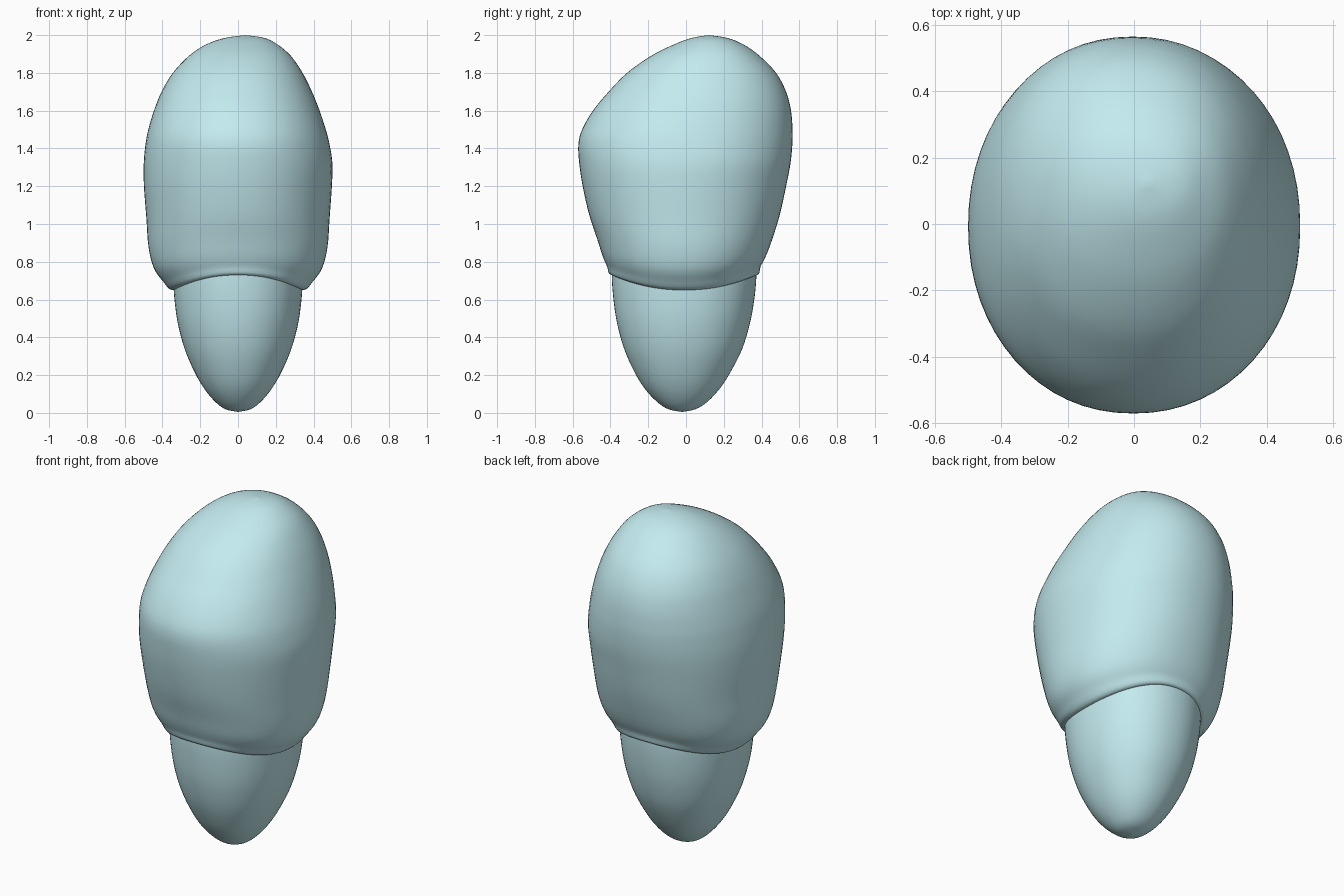
import bpy, bmesh, math

SEG = 64   # sides per ring
SUB = 4    # spline steps between profile rows

# Profile rows: z at the sides, z at front/back, x left, x right, y front, y back
CROWN = [
    (0.70, 0.76, -0.25, 0.25, -0.29, 0.27),
    (0.65, 0.73, -0.345, 0.345, -0.395, 0.375),
    (0.70, 0.775, -0.40, 0.40, -0.418, 0.395),
    (0.77, 0.835, -0.447, 0.447, -0.443, 0.425),
    (0.88, 0.92, -0.474, 0.474, -0.47, 0.457),
    (1.03, 1.05, -0.485, 0.485, -0.513, 0.497),
    (1.20, 1.20, -0.498, 0.497, -0.547, 0.53),
    (1.32, 1.32, -0.499, 0.50, -0.565, 0.553),
    (1.42, 1.42, -0.49, 0.485, -0.57, 0.563),
    (1.50, 1.50, -0.475, 0.465, -0.55, 0.564),
    (1.60, 1.60, -0.445, 0.432, -0.493, 0.556),
    (1.70, 1.70, -0.405, 0.392, -0.41, 0.53),
    (1.80, 1.80, -0.345, 0.342, -0.312, 0.477),
    (1.89, 1.89, -0.26, 0.28, -0.185, 0.39),
    (1.95, 1.95, -0.17, 0.21, -0.065, 0.305),
    (1.985, 1.985, -0.07, 0.14, 0.03, 0.22),
    (2.00, 2.00, 0.04, 0.04, 0.12, 0.12),
]
ROOT = [
    (0.005, 0.005, 0, 0, -0.02, -0.02),
    (0.02, 0.02, -0.068, 0.068, -0.095, 0.052),
    (0.06, 0.06, -0.122, 0.122, -0.155, 0.115),
    (0.13, 0.13, -0.18, 0.18, -0.22, 0.18),
    (0.22, 0.22, -0.232, 0.232, -0.275, 0.238),
    (0.34, 0.34, -0.283, 0.283, -0.328, 0.298),
    (0.48, 0.48, -0.32, 0.32, -0.366, 0.34),
    (0.62, 0.62, -0.338, 0.338, -0.386, 0.364),
    (0.73, 0.75, -0.342, 0.342, -0.393, 0.373),
    (0.82, 0.84, -0.33, 0.33, -0.38, 0.36),
]


def smooth_rows(rows):
    """Catmull-Rom resampling of the profile rows."""
    out = []
    for i in range(len(rows) - 1):
        p0, p1, p2, p3 = (rows[max(0, min(len(rows) - 1, i + k))] for k in (-1, 0, 1, 2))
        for s in range(SUB):
            t = s / SUB
            out.append(tuple(
                0.5 * (2 * b + (c - a) * t + (2 * a - 5 * b + 4 * c - d) * t * t
                       + (3 * b - a - 3 * c + d) * t ** 3)
                for a, b, c, d in zip(p0, p1, p2, p3)))
    return out + [rows[-1]]


def loft(name, rows, mat, power=2.12):
    bm = bmesh.new()
    rings = []
    for zs, zf, x0, x1, y0, y1 in smooth_rows(rows):
        ring = []
        for k in range(SEG):
            a = 2 * math.pi * k / SEG
            c, s = math.cos(a), math.sin(a)
            u = math.copysign(abs(c) ** (2 / power), c)
            v = math.copysign(abs(s) ** (2 / power), s)
            ring.append(bm.verts.new(((x0 + x1) / 2 + (x1 - x0) / 2 * u,
                                      (y0 + y1) / 2 + (y1 - y0) / 2 * v,
                                      zs + (zf - zs) * s * s)))
        rings.append(ring)
    for lo, hi in zip(rings, rings[1:]):
        for k in range(SEG):
            n = (k + 1) % SEG
            bm.faces.new((lo[k], lo[n], hi[n], hi[k]))
    bm.faces.new(rings[0][::-1])
    bm.faces.new(rings[-1])
    bmesh.ops.remove_doubles(bm, verts=bm.verts, dist=1e-5)
    bmesh.ops.recalc_face_normals(bm, faces=bm.faces)
    me = bpy.data.meshes.new(name)
    bm.to_mesh(me)
    bm.free()
    me.materials.append(mat)
    ob = bpy.data.objects.new(name, me)
    bpy.context.collection.objects.link(ob)
    bpy.ops.object.select_all(action='DESELECT')
    ob.select_set(True)
    bpy.context.view_layer.objects.active = ob
    bpy.ops.object.shade_smooth_by_angle(angle=math.radians(50))
    return ob


mat = bpy.data.materials.new("pale_blue")
mat.diffuse_color = (0.55, 0.83, 0.87, 1)

# Wide upper body with slanted front, and tapered lower stem
loft("crown", CROWN, mat)
loft("root", ROOT, mat)
